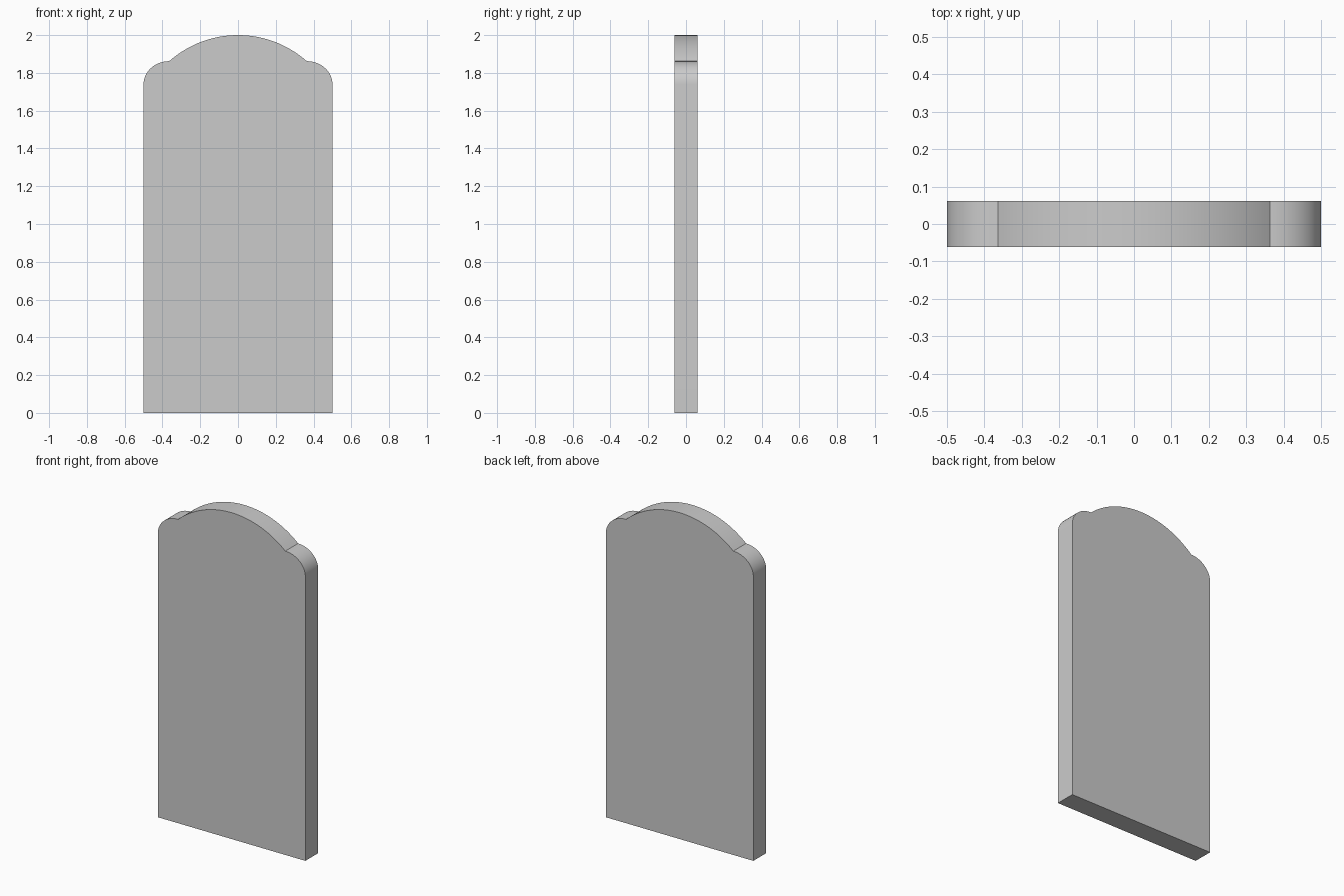
import bpy, bmesh
from math import sin, cos, asin, pi

if "Cube" in bpy.data.objects:
    bpy.data.objects.remove(bpy.data.objects["Cube"])

HALF_W, HALF_T = 0.5, 0.062
NOTCH_X, NOTCH_Z = 0.364, 1.862   # where shoulder meets crown
SHOULDER_Z, TOP = 1.74, 2.0

# right half of the outline: base corner, rounded shoulder, crown arc
right = [(HALF_W, 0.0)]
N = 16
for i in range(N + 1):
    a = pi / 2 * i / N
    right.append((NOTCH_X + (HALF_W - NOTCH_X) * cos(a),
                  SHOULDER_Z + (NOTCH_Z - SHOULDER_Z) * sin(a)))
sag = TOP - NOTCH_Z
r = (NOTCH_X ** 2 + sag ** 2) / (2 * sag)
end = asin(NOTCH_X / r)
M = 20
for i in range(1, M):
    a = end * (1 - i / M)
    right.append((r * sin(a), TOP - r + r * cos(a)))

# mirror to the full outline
outline = right + [(0.0, TOP)] + [(-x, z) for x, z in reversed(right)]

# extrude the slab
bm = bmesh.new()
face = bm.faces.new([bm.verts.new((x, -HALF_T, z)) for x, z in outline])
ext = bmesh.ops.extrude_face_region(bm, geom=[face], use_keep_orig=True)
verts = [g for g in ext["geom"] if isinstance(g, bmesh.types.BMVert)]
bmesh.ops.translate(bm, vec=(0, 2 * HALF_T, 0), verts=verts)
bmesh.ops.recalc_face_normals(bm, faces=bm.faces)
mesh = bpy.data.meshes.new("headstone_slab")
bm.to_mesh(mesh)
bm.free()

slab = bpy.data.objects.new("headstone_slab", mesh)
bpy.context.collection.objects.link(slab)
bpy.context.view_layer.objects.active = slab
slab.select_set(True)
bpy.ops.object.shade_smooth_by_angle()
